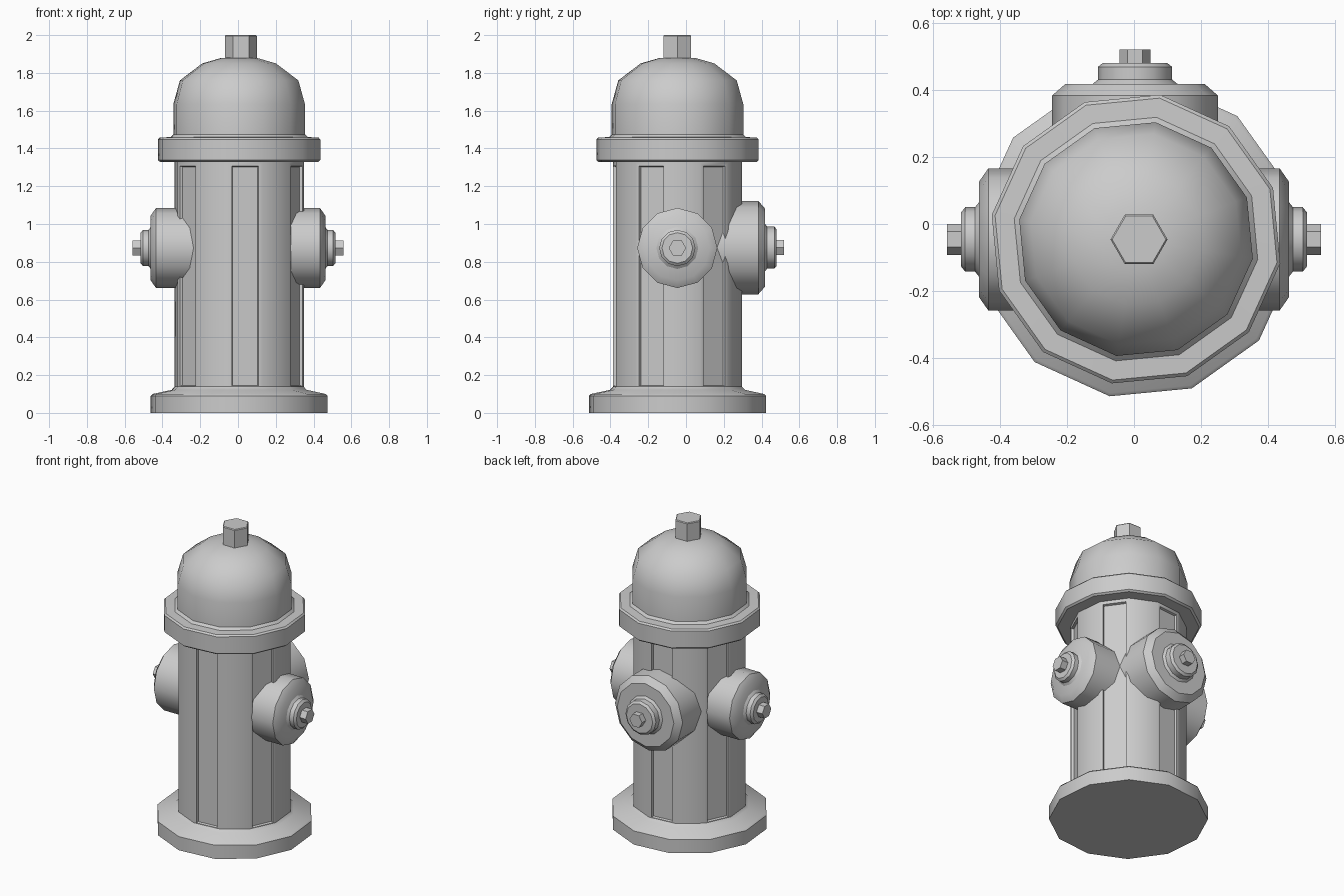
import bpy, bmesh
from math import radians, pi, cos, sin
from mathutils import Matrix, Vector

if "Cube" in bpy.data.objects:
    bpy.data.objects.remove(bpy.data.objects["Cube"])

CENTRE = Vector((0.006, -0.045, 0))
TURN = radians(20.5)          # rotation of the 12-sided barrel


def finish(name, bm, matrix, angle):
    bmesh.ops.recalc_face_normals(bm, faces=bm.faces)
    mesh = bpy.data.meshes.new(name)
    bm.to_mesh(mesh)
    bm.free()
    ob = bpy.data.objects.new(name, mesh)
    bpy.context.collection.objects.link(ob)
    mesh.transform(matrix)
    bpy.ops.object.select_all(action='DESELECT')
    ob.select_set(True)
    bpy.context.view_layer.objects.active = ob
    bpy.ops.object.shade_smooth_by_angle(angle=radians(angle))
    return ob


def lathe(name, profile, sides=12, turn=0.0, matrix=Matrix(), angle=38, panels=None):
    """Spin (radius, height) points into a capped solid; optionally recess panels."""
    bm = bmesh.new()
    rings = []
    for r, h in profile:
        rings.append([bm.verts.new((r * cos(turn + 2 * pi * i / sides),
                                    r * sin(turn + 2 * pi * i / sides), h))
                      for i in range(sides)])
    strips = []
    for a, b in zip(rings, rings[1:]):
        strips.append([bm.faces.new((a[i], a[(i + 1) % sides], b[(i + 1) % sides], b[i]))
                       for i in range(sides)])
    bm.faces.new(rings[0][::-1])
    bm.faces.new(rings[-1])
    if panels is not None:
        bm.normal_update()
        chosen = strips[panels][1::2]
        bmesh.ops.inset_individual(bm, faces=chosen, thickness=0.019, use_even_offset=True)
        bmesh.ops.inset_individual(bm, faces=chosen, thickness=0.004, depth=-0.015,
                                   use_even_offset=True)
    return finish(name, bm, matrix, angle)


upright = Matrix.Translation(CENTRE)

# Foot flange
lathe("base_flange", [(0.475, 0), (0.475, 0.09), (0.465, 0.1), (0.362, 0.122),
                      (0.346, 0.14)], turn=TURN, matrix=upright)
# Barrel with six recessed panels on alternate sides
lathe("barrel", [(0.347, 0.123), (0.347, 1.325), (0.347, 1.345)],
      turn=TURN + pi / 6, matrix=upright, panels=0)
# Collar under the cap
lathe("collar", [(0.424, 1.328), (0.436, 1.338), (0.436, 1.448), (0.426, 1.458),
                 (0.368, 1.46), (0.352, 1.476)], turn=TURN, matrix=upright)
# Domed cap
lathe("dome_cap", [(0.353, 1.45), (0.353, 1.635), (0.318, 1.76), (0.198, 1.85),
                   (0.1, 1.878), (0.02, 1.884)], turn=TURN, matrix=upright, angle=55)
# Top operating nut
lathe("top_nut", [(0.085, 1.85), (0.085, 1.995), (0.08, 2.0)], sides=6,
      matrix=Matrix.Translation((0.015, -0.046, 0)))


def outlet(name, matrix, r, face, chamfer, hub_r, hub_end, nut_end):
    """Hose outlet pointing along local z: drum, stepped hub and hexagonal nut."""
    lathe(name + "_drum", [(r, 0.1), (r, face - chamfer), (r - 0.04, face)], matrix=matrix)
    lathe(name + "_hub", [(hub_r + 0.015, face - 0.01), (hub_r + 0.015, face),
                          (hub_r, face + 0.012), (hub_r, hub_end - 0.012),
                          (hub_r - 0.015, hub_end)], matrix=matrix)
    lathe(name + "_nut", [(0.046, hub_end - 0.01), (0.046, nut_end)], sides=6,
          turn=pi / 2 if "side" in name else 0, matrix=matrix)


# Two side outlets and the larger rear outlet
for label, s in (("right", 1), ("left", -1)):
    outlet("side_outlet_" + label,
           Matrix.Translation((0, -0.046, 0.873)) @ Matrix.Rotation(s * pi / 2, 4, 'Y'),
           0.212, 0.462, 0.028, 0.096, 0.515, 0.558)
outlet("rear_outlet",
       Matrix.Translation((0.003, 0, 0.875)) @ Matrix.Rotation(-pi / 2, 4, 'X'),
       0.247, 0.418, 0.035, 0.111, 0.48, 0.52)
